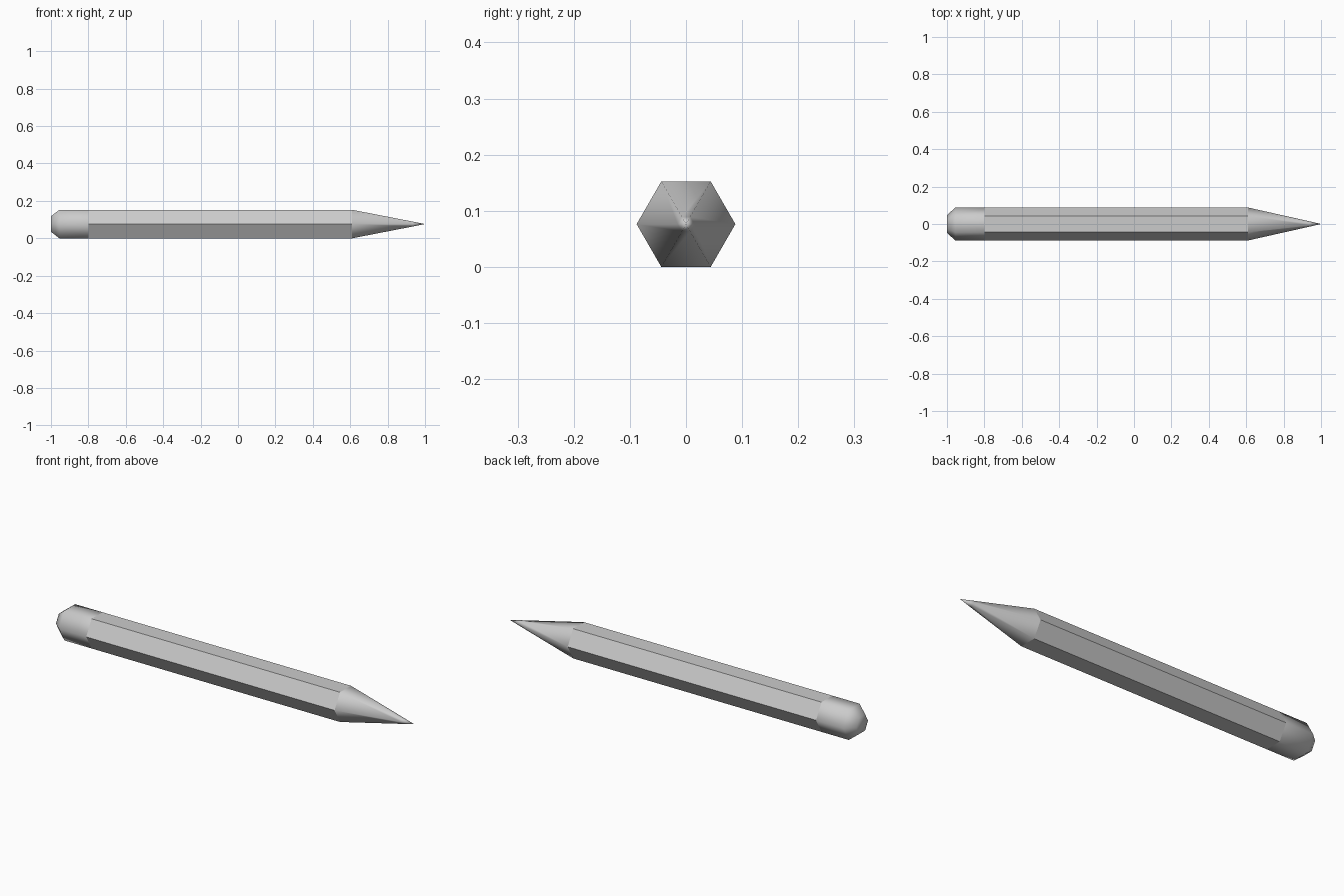
import bpy
import bmesh
from math import sin, cos, pi

cube = bpy.data.objects.get("Cube")
if cube:
    bpy.data.objects.remove(cube, do_unlink=True)

SIDES = 6
RADIUS = 0.088
AXIS_Z = RADIUS * cos(pi / SIDES)

grey = bpy.data.materials.new("plain grey")
grey.use_nodes = True
grey.diffuse_color = (0.6, 0.6, 0.6, 1)
grey.node_tree.nodes["Principled BSDF"].inputs["Base Color"].default_value = (0.6, 0.6, 0.6, 1)


def hex_loft(name, stations, smooth, cap_start=False):
    """Skin six-sided rings given as (x, radius); radius 0 closes to a point."""
    bm = bmesh.new()
    rings = []
    for x, r in stations:
        count = SIDES if r > 0 else 1
        rings.append([bm.verts.new((x, r * cos(2 * pi * k / SIDES),
                                    AXIS_Z + r * sin(2 * pi * k / SIDES)))
                      for k in range(count)])
    for a, b in zip(rings, rings[1:]):
        for k in range(SIDES):
            n = (k + 1) % SIDES
            if len(b) == 1:
                bm.faces.new((a[k], a[n], b[0]))
            else:
                bm.faces.new((a[k], a[n], b[n], b[k]))
    if cap_start:
        bm.faces.new(list(reversed(rings[0])))
    for f in bm.faces:
        f.smooth = smooth
    mesh = bpy.data.meshes.new(name)
    bm.to_mesh(mesh)
    bm.free()
    mesh.materials.append(grey)
    obj = bpy.data.objects.new(name, mesh)
    bpy.context.collection.objects.link(obj)
    return obj


# Flat-sided barrel
hex_loft("barrel", [(-0.8, RADIUS), (0.61, RADIUS)], smooth=False)

# Rounded eraser with a chamfered end
hex_loft("eraser", [(-1, 0.048), (-0.955, RADIUS), (-0.8, RADIUS)],
         smooth=True, cap_start=True)

# Sharpened tip running into the lead point
hex_loft("sharpened_tip", [(0.61, RADIUS), (0.935, 0.015), (1, 0)], smooth=True)
